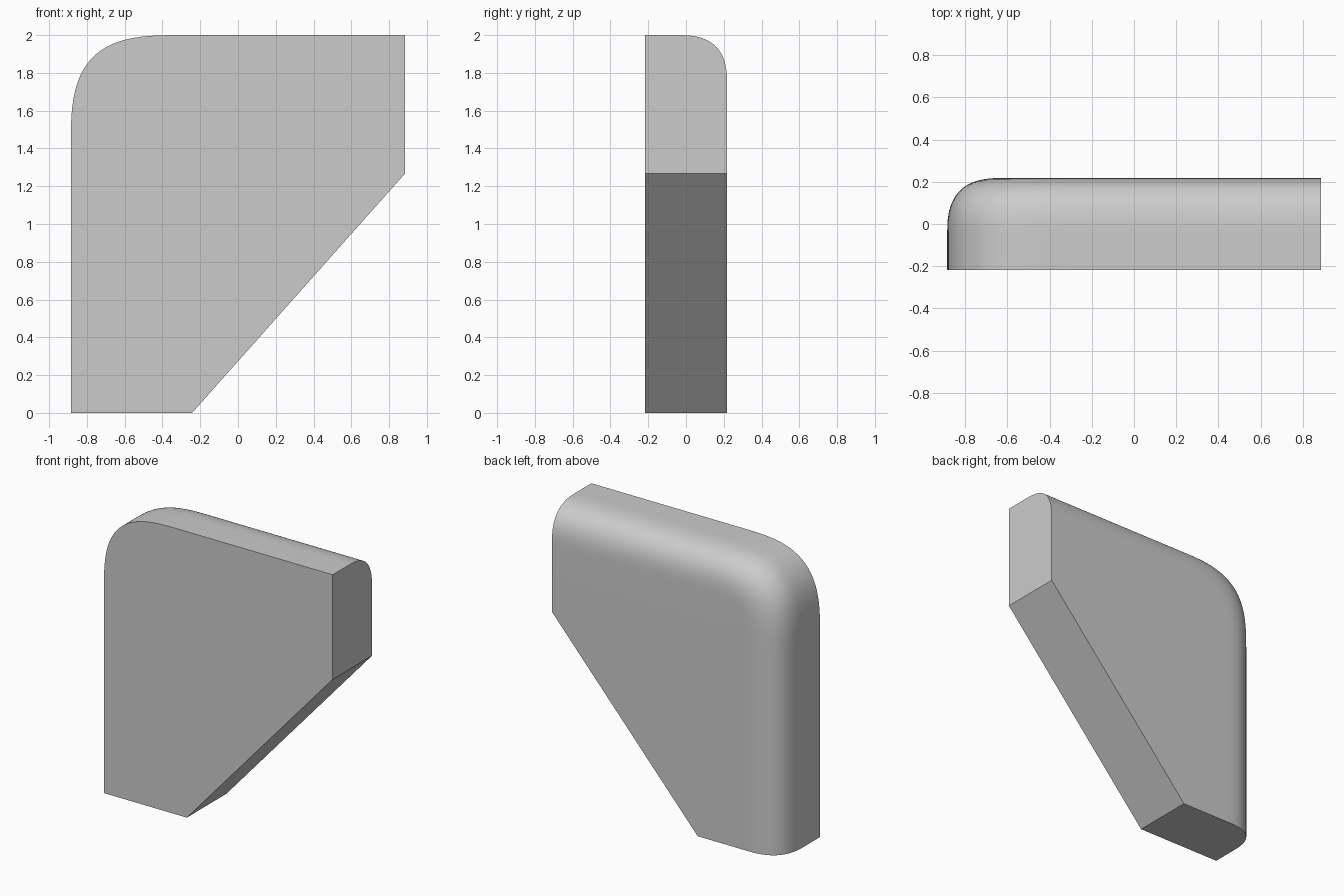
import bpy, bmesh
from math import sin, cos, pi, radians

if "Cube" in bpy.data.objects:
    bpy.data.objects.remove(bpy.data.objects["Cube"])

W, D, H = 0.885, 0.218, 2.0      # half width, half depth, height
R_CORNER, N_CORNER = 0.60, 3.2   # soft top-left corner
R_BACK, N_BACK = 0.27, 2.75      # soft rounding of the back edge
STEPS = 32


def soft_arc(n, steps=STEPS):
    """Quarter superellipse from (1, 0) to (0, 1)."""
    out = []
    for i in range(steps + 1):
        a = pi / 2 * i / steps
        out.append((max(cos(a), 0) ** (2 / n), max(sin(a), 0) ** (2 / n)))
    return out


corner = soft_arc(N_CORNER)
bm = bmesh.new()


def ring(inset, y):
    """Left side, soft corner and top side, pulled inwards by inset."""
    r = R_CORNER - inset
    pts = [(-W + inset, 0)]
    pts += [(-W + R_CORNER - u * r, H - R_CORNER + v * r) for u, v in corner]
    pts.append((W, H - inset))
    return [bm.verts.new((x, y, z)) for x, z in pts]


# Rounded shell running from the flat front to the flat back
rings = [ring(0, -D)]
for u, v in soft_arc(N_BACK, 20):
    rings.append(ring(R_BACK * (1 - u), D - R_BACK + R_BACK * v))
for a, b in zip(rings, rings[1:]):
    for i in range(len(a) - 1):
        bm.faces.new((a[i], a[i + 1], b[i + 1], b[i]))

# Flat front, back, right end, slanted underside and foot
fr, br = [bm.verts.new((W, y, 1.268)) for y in (-D, D)]
fb, bb = [bm.verts.new((-0.243, y, 0)) for y in (-D, D)]
bm.faces.new(rings[0] + [fr, fb])
bm.faces.new(rings[-1] + [br, bb])
bm.faces.new([r[-1] for r in rings] + [br, fr])
bm.faces.new([r[0] for r in rings] + [bb, fb])
bm.faces.new((fr, br, bb, fb))
bmesh.ops.recalc_face_normals(bm, faces=bm.faces)

mesh = bpy.data.meshes.new("angled_panel")
bm.to_mesh(mesh)
bm.free()
panel = bpy.data.objects.new("angled_panel", mesh)
bpy.context.collection.objects.link(panel)
bpy.context.view_layer.objects.active = panel
panel.select_set(True)
bpy.ops.object.shade_smooth_by_angle(angle=radians(30))
